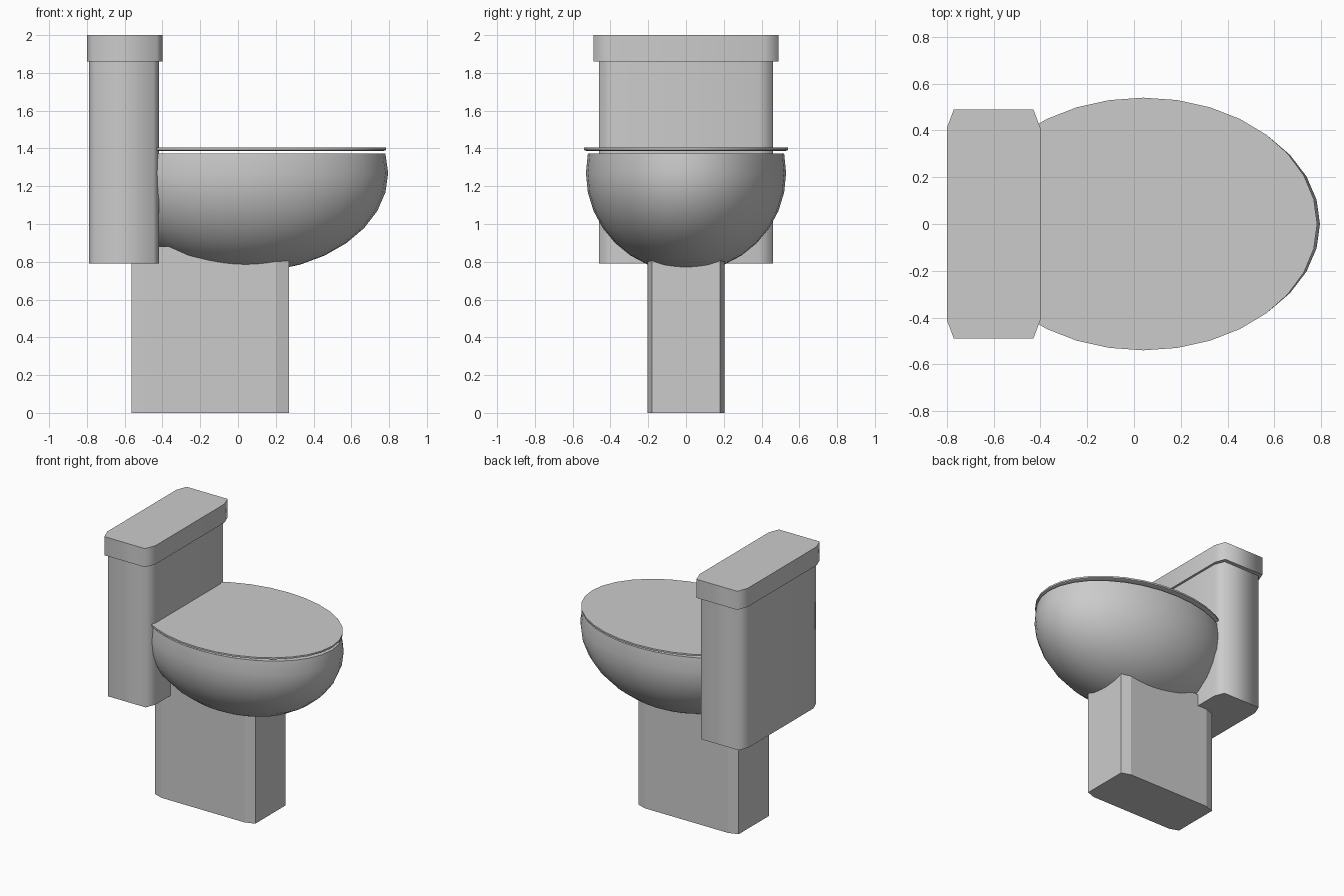
import bpy, bmesh
from math import radians, sin, cos, pi

if "Cube" in bpy.data.objects:
    bpy.data.objects.remove(bpy.data.objects["Cube"])


def finish(name, bm, angle=None):
    bmesh.ops.recalc_face_normals(bm, faces=bm.faces)
    mesh = bpy.data.meshes.new(name)
    bm.to_mesh(mesh)
    bm.free()
    ob = bpy.data.objects.new(name, mesh)
    bpy.context.collection.objects.link(ob)
    if angle is not None:
        bpy.ops.object.select_all(action='DESELECT')
        ob.select_set(True)
        bpy.context.view_layer.objects.active = ob
        bpy.ops.object.shade_smooth_by_angle(angle=radians(angle))
    return ob


def loft(name, outlines, heights, angle=None):
    """Closed solid through matching outlines at the given heights."""
    bm = bmesh.new()
    rings = [[bm.verts.new((x, y, z)) for x, y in o] for o, z in zip(outlines, heights)]
    n = len(rings[0])
    for a, b in zip(rings, rings[1:]):
        for i in range(n):
            j = (i + 1) % n
            bm.faces.new((a[i], a[j], b[j], b[i]))
    bm.faces.new(rings[0][::-1])
    bm.faces.new(rings[-1])
    return finish(name, bm, angle)


def chamfered(x0, x1, hy, cx, cy):
    return [(x0 + cx, -hy), (x1 - cx, -hy), (x1, -hy + cy), (x1, hy - cy),
            (x1 - cx, hy), (x0 + cx, hy), (x0, hy - cy), (x0, -hy + cy)]


def ellipse(a, b, cx=0.04, n=32):
    return [(cx + a * cos(2 * pi * i / n), b * sin(2 * pi * i / n)) for i in range(n)]


# Pedestal, running up into the bowl
base = chamfered(-0.565, 0.27, 0.205, 0.07, 0.025)
loft("pedestal", [base, base], [0, 0.88])

# Tank and its overhanging lid
tank = chamfered(-0.79, -0.417, 0.46, 0.03, 0.075)
loft("tank", [tank, tank], [0.79, 1.87], 75)
lid = chamfered(-0.80, -0.40, 0.49, 0.03, 0.08)
loft("tank_lid", [lid, lid], [1.86, 2.0], 75)

# Bowl: ellipsoid cut off one ring above its widest point
bm = bmesh.new()
bmesh.ops.create_uvsphere(bm, u_segments=32, v_segments=16, radius=1)
top = sin(radians(11.25))
bmesh.ops.delete(bm, geom=[v for v in bm.verts if v.co.z > top + 0.01], context='VERTS')
bmesh.ops.holes_fill(bm, edges=[e for e in bm.edges if e.is_boundary], sides=0)
for v in bm.verts:
    v.co = (0.04 + 0.755 * v.co.x, 0.53 * v.co.y, 1.27 + 0.525 * v.co.z)
finish("bowl", bm, 50)

# Thin closed seat cover, floating just above the rim
loft("seat_cover", [ellipse(0.73, 0.525), ellipse(0.743, 0.54), ellipse(0.743, 0.54)],
     [1.386, 1.392, 1.404], 40)
